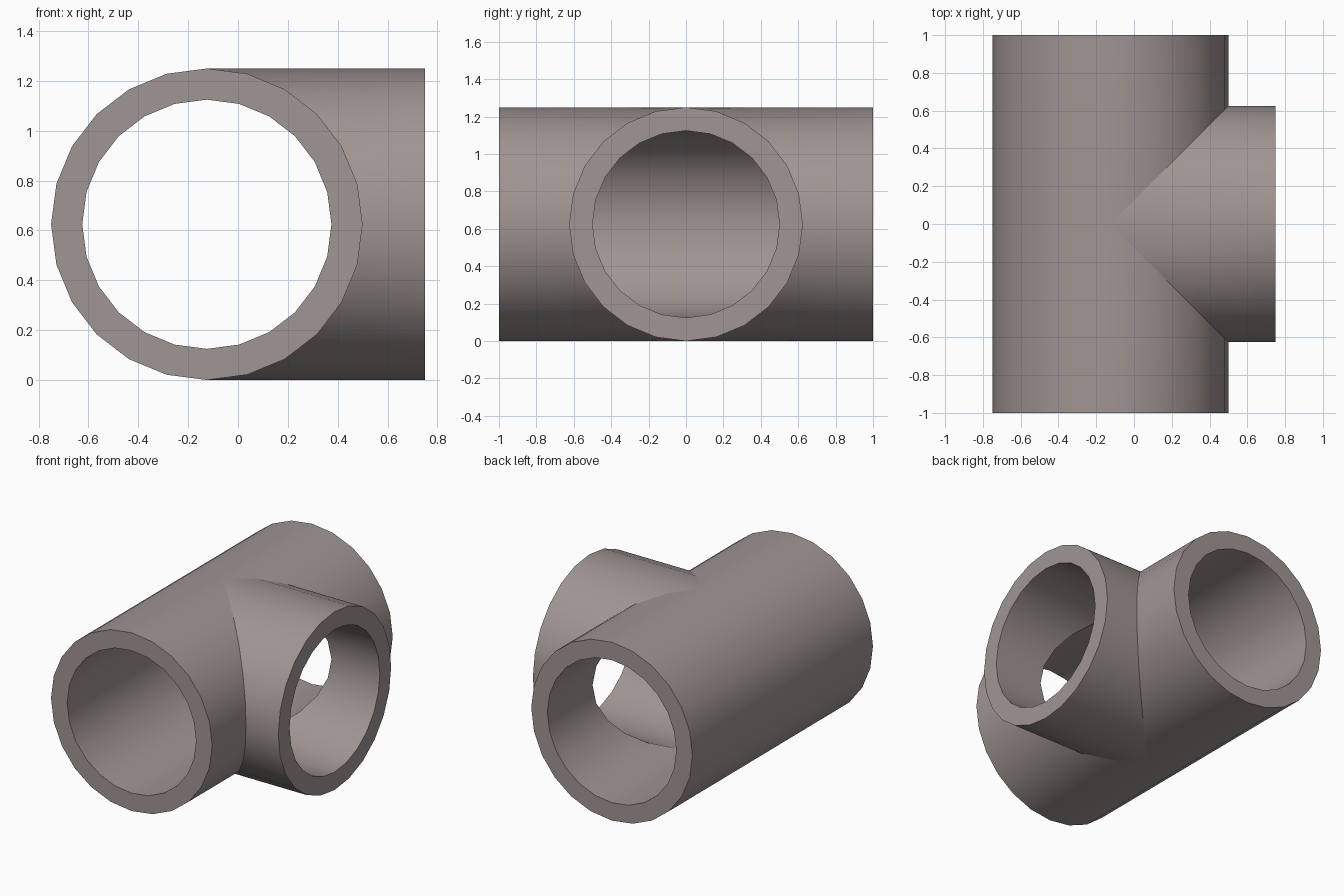
import bpy, bmesh
from math import cos, sin, pi

if "Cube" in bpy.data.objects:
    bpy.data.objects.remove(bpy.data.objects["Cube"])

SIDES = 24
CX, CZ = -0.125, 0.625      # where the pipe axes meet
OUTER, INNER = 0.625, 0.5
HALF_LEN, BRANCH_END = 1.0, 0.75

bm = bmesh.new()


def strip(ring_a, ring_b):
    """Skin quads between two rings of points."""
    for i in range(SIDES):
        j = (i + 1) % SIDES
        bm.faces.new([bm.verts.new(p) for p in (ring_a[i], ring_a[j], ring_b[j], ring_b[i])])


def wall(r):
    """One skin of the tee, mitred where run and branch meet; returns its end rings."""
    pts = [(r * cos(2 * pi * i / SIDES), r * sin(2 * pi * i / SIDES)) for i in range(SIDES)]
    ends = []
    # straight run, two halves meeting at the mitre
    for s in (-1, 1):
        end = [(CX + u, s * HALF_LEN, CZ + w) for u, w in pts]
        seam = [(CX + u, s * max(u, 0), CZ + w) for u, w in pts]
        strip(end, seam)
        ends.append(end)
    # side branch
    end = [(BRANCH_END, u, CZ + w) for u, w in pts]
    seam = [(CX + abs(u), u, CZ + w) for u, w in pts]
    strip(end, seam)
    ends.append(end)
    return ends


# outer skin, bore and the annular end faces
for a, b in zip(wall(OUTER), wall(INNER)):
    strip(a, b)

bmesh.ops.remove_doubles(bm, verts=bm.verts[:], dist=1e-4)
bmesh.ops.recalc_face_normals(bm, faces=bm.faces[:])

# crisp crease along the mitre
for e in bm.edges:
    if all(abs(v.co.x - CX - abs(v.co.y)) < 1e-3 for v in e.verts):
        e.smooth = False

mesh = bpy.data.meshes.new("pipe_tee")
bm.to_mesh(mesh)
bm.free()

# warm dark grey
mat = bpy.data.materials.new("warm_grey")
mat.diffuse_color = (0.352, 0.304, 0.293, 1)
mat.use_nodes = True
mat.node_tree.nodes["Principled BSDF"].inputs["Base Color"].default_value = mat.diffuse_color
mesh.materials.append(mat)

tee = bpy.data.objects.new("pipe_tee", mesh)
bpy.context.collection.objects.link(tee)
bpy.context.view_layer.objects.active = tee
tee.select_set(True)
bpy.ops.object.shade_smooth_by_angle(angle=pi / 6, keep_sharp_edges=True)
